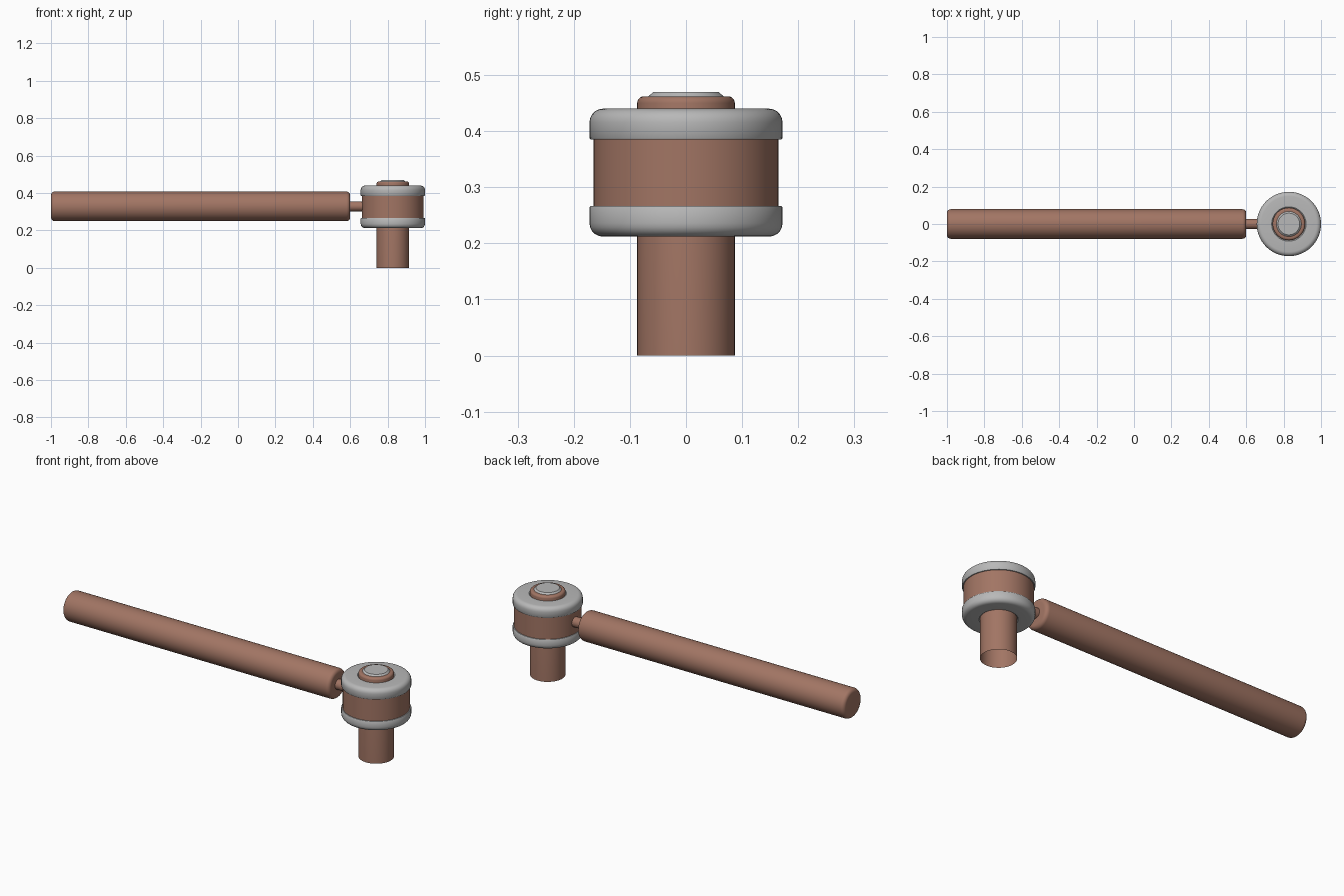
import bpy, bmesh, math
from mathutils import Matrix

if "Cube" in bpy.data.objects:
    bpy.data.objects.remove(bpy.data.objects["Cube"])

SEG = 64
HX, MID = 0.828, 0.329          # head axis x, handle axis height


def material(name, rgb):
    m = bpy.data.materials.new(name)
    m.diffuse_color = (*rgb, 1)
    m.use_nodes = True
    m.node_tree.nodes["Principled BSDF"].inputs["Base Color"].default_value = m.diffuse_color
    return m


brown = material("brown", (0.36, 0.178, 0.127))
grey = material("light grey", (0.48, 0.48, 0.48))


def rounded(cr, cz, rad, a0, a1, n=5):
    """Arc points (radius, height) for a rounded profile corner."""
    return [(cr + rad * math.cos(math.radians(a0 + (a1 - a0) * i / n)),
             cz + rad * math.sin(math.radians(a0 + (a1 - a0) * i / n))) for i in range(n + 1)]


def lathe(name, profile, mat, matrix, closed=False):
    """Revolve a (radius, height) profile about z, then place it."""
    bm = bmesh.new()
    vs = [bm.verts.new((r, 0, z)) for r, z in profile]
    es = [bm.edges.new(p) for p in zip(vs, vs[1:])]
    if closed:
        es.append(bm.edges.new((vs[-1], vs[0])))
    bmesh.ops.spin(bm, geom=vs + es, cent=(0, 0, 0), axis=(0, 0, 1),
                   angle=2 * math.pi, steps=SEG, use_merge=True)
    bmesh.ops.remove_doubles(bm, verts=bm.verts, dist=1e-5)
    bmesh.ops.recalc_face_normals(bm, faces=bm.faces)
    bm.transform(matrix)
    if matrix.determinant() < 0:
        bmesh.ops.reverse_faces(bm, faces=bm.faces)
    me = bpy.data.meshes.new(name)
    bm.to_mesh(me)
    bm.free()
    me.materials.append(mat)
    ob = bpy.data.objects.new(name, me)
    bpy.context.collection.objects.link(ob)
    bpy.context.view_layer.objects.active = ob
    ob.select_set(True)
    bpy.ops.object.shade_smooth_by_angle(angle=math.radians(35))
    ob.select_set(False)


head = Matrix.Translation((HX, 0, 0))
along_x = Matrix.Translation((0, 0, MID)) @ Matrix.Rotation(math.pi / 2, 4, 'Y')

# Handle bar with rounded ends, and the thin neck to the head
lathe("handle", [(0, -1)] + rounded(0.059, -0.98, 0.02, -90, 0)
      + rounded(0.059, 0.58, 0.02, 0, 90) + [(0, 0.6)], brown, along_x)
lathe("neck", [(0, 0.59), (0.027, 0.59), (0.027, 0.68), (0, 0.68)], brown, along_x)

# Head drum between the two grey collars
lathe("drum", [(0.08, 0.25), (0.165, 0.25), (0.165, 0.40), (0.08, 0.40)], brown, head, True)

# Collars: the lower one is the upper one mirrored in height
collar = ([(0.084, 0.385), (0.170, 0.385), (0.172, 0.388)]
          + rounded(0.148, 0.416, 0.024, 0, 90) + [(0.092, 0.44), (0.084, 0.434)])
flip = Matrix.Translation((HX, 0, 0.652)) @ Matrix.Diagonal((1, 1, -1, 1))
lathe("upper_collar", collar, grey, head, True)
lathe("lower_collar", collar, grey, flip, True)

# Drive shaft, open at the foot, rounded at the top
lathe("shaft", [(0.087, 0)] + rounded(0.075, 0.45, 0.012, 0, 90) + [(0, 0.462)], brown, head)

# Chamfered button on top
lathe("button", [(0.068, 0.461), (0.058, 0.47), (0, 0.47)], grey, head)
